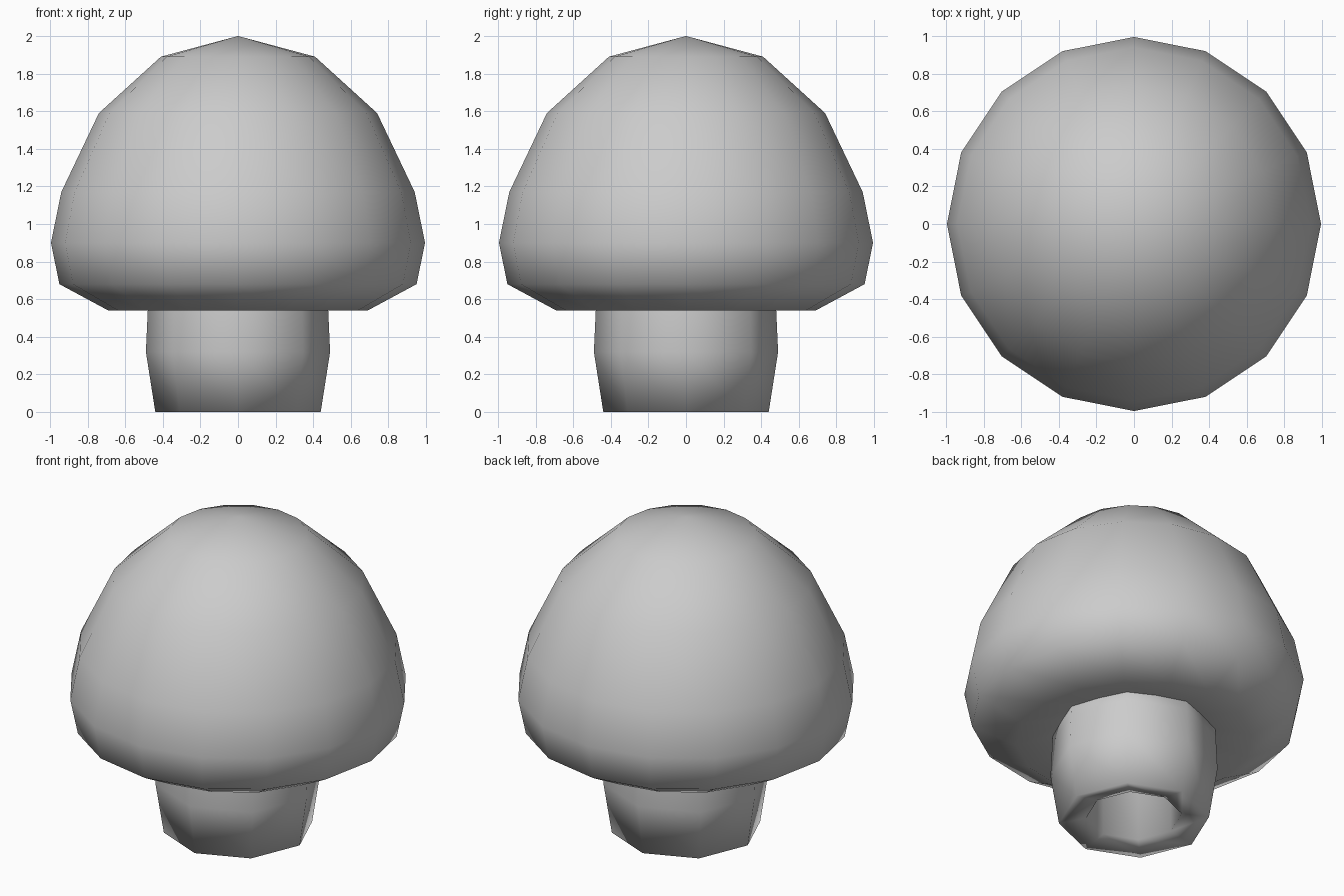
import bpy
import bmesh
from math import cos, sin, tau

cube = bpy.data.objects.get("Cube")
if cube:
    bpy.data.objects.remove(cube, do_unlink=True)

# One plain grey for the whole mushroom
grey = bpy.data.materials.new("light_grey")
grey.use_nodes = True
colour = (0.6, 0.6, 0.6, 1)
grey.diffuse_color = colour
grey.node_tree.nodes["Principled BSDF"].inputs["Base Color"].default_value = colour


def lathe(name, profile, sides):
    """Turn a list of (radius, height) points around z; radius 0 makes a pole."""
    bm = bmesh.new()
    rings = []
    for r, z in profile:
        count = sides if r else 1
        rings.append([bm.verts.new((r * cos(tau * i / sides), r * sin(tau * i / sides), z))
                      for i in range(count)])
    for a, b in zip(rings, rings[1:]):
        for i in range(sides):
            j = (i + 1) % sides
            corners = [a[i % len(a)], a[j % len(a)], b[j % len(b)], b[i % len(b)]]
            bm.faces.new(list(dict.fromkeys(corners)))
    bmesh.ops.recalc_face_normals(bm, faces=bm.faces)
    for face in bm.faces:
        face.smooth = True
    mesh = bpy.data.meshes.new(name)
    bm.to_mesh(mesh)
    bm.free()
    mesh.materials.append(grey)
    obj = bpy.data.objects.new(name, mesh)
    bpy.context.collection.objects.link(obj)
    return obj


# Domed cap with a shallow hollow underneath
lathe("cap", [(0, 2.0), (0.41, 1.89), (0.74, 1.59), (0.94, 1.17), (0.995, 0.9),
              (0.95, 0.68), (0.69, 0.54), (0.4, 0.61), (0, 0.61)], 16)

# Eight-sided stem with a hollow foot
lathe("stem", [(0, 0.7), (0.47, 0.68), (0.48, 0.54), (0.49, 0.32), (0.44, 0),
               (0.28, 0.03), (0.28, 0.4), (0, 0.42)], 8)
